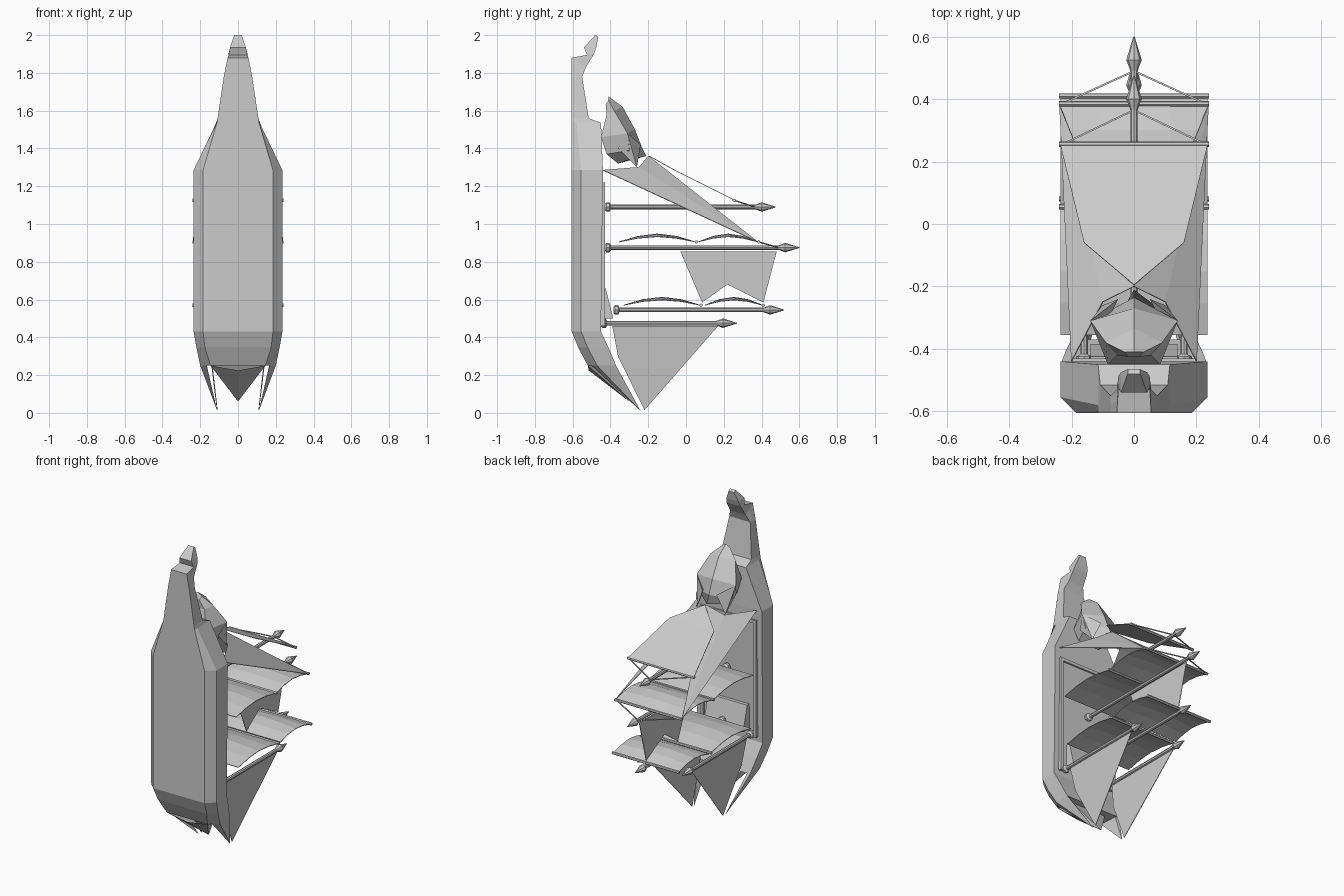
import bpy, math
from mathutils import Vector

cube = bpy.data.objects.get("Cube")
if cube:
    bpy.data.objects.remove(cube, do_unlink=True)

grey = bpy.data.materials.new("plain grey")
grey.use_nodes = True
COLOUR = (0.6, 0.6, 0.6, 1)
grey.diffuse_color = COLOUR
grey.node_tree.nodes["Principled BSDF"].inputs["Base Color"].default_value = COLOUR


def build(name, verts, faces, mirror=False, thick=0):
    me = bpy.data.meshes.new(name)
    me.from_pydata([tuple(v) for v in verts], [], faces)
    me.materials.append(grey)
    ob = bpy.data.objects.new(name, me)
    bpy.context.collection.objects.link(ob)
    if mirror:
        ob.modifiers.new("mirror", 'MIRROR')
    if thick:
        s = ob.modifiers.new("thickness", 'SOLIDIFY')
        s.thickness, s.offset = thick, 0
    return ob


def loft(name, rings, mirror=False):
    n = len(rings[0])
    verts = [v for r in rings for v in r]
    faces = [(i * n + j, i * n + (j + 1) % n, (i + 1) * n + (j + 1) % n, (i + 1) * n + j)
             for i in range(len(rings) - 1) for j in range(n)]
    faces += [tuple(range(n))[::-1], tuple(range(len(verts) - n, len(verts)))]
    return build(name, verts, faces, mirror)


def rod(name, a, b, stations, sides=8):
    """Turned part from a to b; stations are (distance, radius)."""
    a, b = Vector(a), Vector(b)
    axis = (b - a).normalized()
    u = axis.orthogonal().normalized()
    w = axis.cross(u)
    turn = [2 * math.pi * k / sides for k in range(sides)]
    return loft(name, [[a + axis * d + (u * math.cos(t) + w * math.sin(t)) * r for t in turn]
                       for d, r in stations])


def bar(name, a, b, r, sides=6):
    return rod(name, a, b, [(0, r), ((Vector(b) - Vector(a)).length, r)], sides)


# Hull, neck and curled head, lofted along z
def section(keel_w, side_w, keel, bilge, deck):
    (yk, zk), (yb, zb), (yd, zd) = keel, bilge, deck
    half = [(keel_w, yk, zk), (side_w, yb, zb), (side_w, yd, zd)]
    return half + [(-x, y, z) for x, y, z in reversed(half)]


def level(z, kw, sw, yk, yb, yd):
    return section(kw, sw, (yk, z), (yb, z), (yd, z))


def slanted(w, yk, zk, yd, zd):
    return section(w, w, (yk, zk), ((yk + yd) / 2, (zk + zd) / 2), (yd, zd))


loft("hull", [
    level(.25, .145, .2, -.52, -.47, -.37),
    level(.345, .175, .22, -.57, -.52, -.41),
    level(.43, .185, .235, -.605, -.555, -.45),
    level(1.285, .185, .235, -.605, -.555, -.44),
    level(1.535, .112, .115, -.605, -.58, -.45),
    level(1.56, .108, .108, -.605, -.56, -.515),
    slanted(.075, -.605, 1.78, -.55, 1.78),
    slanted(.055, -.605, 1.88, -.53, 1.83),
    slanted(.05, -.525, 1.895, -.487, 1.9),
    slanted(.042, -.54, 1.935, -.475, 1.935),
    slanted(.02, -.48, 2.0, -.465, 1.99)])

# Pointed lower end
build("prow_point", [(-.145, -.52, .25), (0, -.515, .225), (.145, -.52, .25),
                     (.13, -.42, .26), (-.13, -.42, .26), (0, -.3, .06)],
      [(0, 1, 5), (1, 2, 5), (2, 3, 5), (3, 4, 5), (4, 0, 5)])
build("prow_prong", [(.165, -.5, .25), (.2, -.47, .25), (.2, -.37, .25), (.175, -.38, .25),
                     (.11, -.24, .01)],
      [(0, 1, 4), (1, 2, 4), (2, 3, 4), (3, 0, 4)], mirror=True)


# Deck rails and cabin
def box(name, x0, x1, y0, y1, z0, z1, slope=0, mirror=False):
    return loft(name, [[(x0, y0, z0), (x1, y0, z0), (x1, y1, z0), (x0, y1, z0)],
                       [(x0, y0, z1), (x1, y0, z1), (x1, y1 - slope, z1), (x0, y1 - slope, z1)]], mirror)


box("deck_rail", .18, .2, -.46, -.43, .46, 1.22, mirror=True)
box("deck_end_rail", -.2, .2, -.46, -.43, 1.2, 1.22)
box("cabin", -.14, .14, -.46, -.385, .5, .66, slope=.04)

# Drooping hood over the upper deck
hood = [(1.675, -.41, .03, -.41, -.425), (1.62, -.335, .09, -.38, -.42),
        (1.5, -.27, .14, -.31, -.45), (1.41, -.235, .12, -.3, -.42), (1.36, -.21, .05, -.3, -.36)]
loft("hood", [[(0, yf, z), (w, ys, z - .02), (w * .6, yb, z - .04), (0, yb, z - .04),
               (-w * .6, yb, z - .04), (-w, ys, z - .02)] for z, yf, w, ys, yb in hood][::-1])
build("hood_flap", [(.14, -.31, 1.48), (.05, -.24, 1.42), (.1, -.26, 1.3), (.11, -.36, 1.4)],
      [(0, 1, 2), (0, 2, 3), (1, 3, 2), (0, 3, 1)], mirror=True)


# Masts with knob foot and spear tip
def mast(name, x, z, foot, tip):
    n = tip - foot
    rod(name, (x, foot, z), (x, tip, z),
        [(0, .015), (.008, .025), (.025, .025), (.033, .012), (n - .11, .012),
         (n - .1, .015), (n - .075, .025), (n, .002)])


mast("upper_mast", 0, 1.09, -.43, .475)
mast("middle_mast", 0, .875, -.43, .6)
mast("lower_mast", 0, .545, -.385, .52)
for side, x in (("left", .16), ("right", -.16)):
    mast(side + "_low_mast", x, .475, -.45, .27)

# Yards and ropes
yards = {"upper": (.255, 1.125), "middle_inner": (.055, .905), "middle_outer": (.385, .905),
         "lower_inner": (.08, .57), "lower_outer": (.41, .57)}
for name, (y, z) in yards.items():
    bar(name + "_yard", (-.24, y, z), (.24, y, z), .009)
for name, y, z, my, mz in (("upper", .255, 1.125, .365, 1.09), ("middle", .385, .905, .49, .875)):
    for side, s in (("left", 1), ("right", -1)):
        bar(name + "_rope_" + side, (s * .23, y, z), (0, my, mz), .004, 4)


# Billowing sails between the yards
def sail(name, y0, y1, z, nx=4, ny=5):
    verts, faces = [], []
    for j in range(ny):
        t = j / (ny - 1)
        for i in range(nx + 1):
            x = -1 + 2 * i / nx
            rise = math.sin(math.pi * t) * (.028 + .014 * (1 - x * x))
            verts.append((x * .235, y0 + (y1 - y0) * t, z + rise))
    for j in range(ny - 1):
        for i in range(nx):
            k = j * (nx + 1) + i
            faces.append((k, k + 1, k + nx + 2, k + nx + 1))
    build(name, verts, faces, thick=.004)


sail("middle_inner_sail", -.355, .05, .905)
sail("middle_outer_sail", .065, .38, .905)
sail("lower_inner_sail", -.33, .075, .57)
sail("lower_outer_sail", .1, .405, .57)

# Flat sails
build("upper_sail", [(-.235, .25, 1.13), (.235, .25, 1.13), (.16, -.06, 1.285),
                     (0, -.195, 1.36), (-.16, -.06, 1.285)],
      [(0, 1, 2, 4), (4, 2, 3)], thick=.004)
build("side_stay_sail", [(.2, -.44, 1.285), (.1, -.25, 1.3), (0, -.2, 1.36), (.238, .38, .905)],
      [(0, 1, 3), (1, 2, 3)], mirror=True, thick=.004)
build("notched_sail", [(0, -.03, .855), (0, .48, .855), (0, .41, .585), (0, .22, .68), (0, .085, .585)],
      [(0, 1, 3), (1, 2, 3), (0, 3, 4)], thick=.004)
build("low_triangle_sail", [(.16, -.39, .46), (.145, -.36, .3), (.11, -.22, .015), (.16, .17, .46)],
      [(0, 1, 2, 3)], mirror=True, thick=.004)
